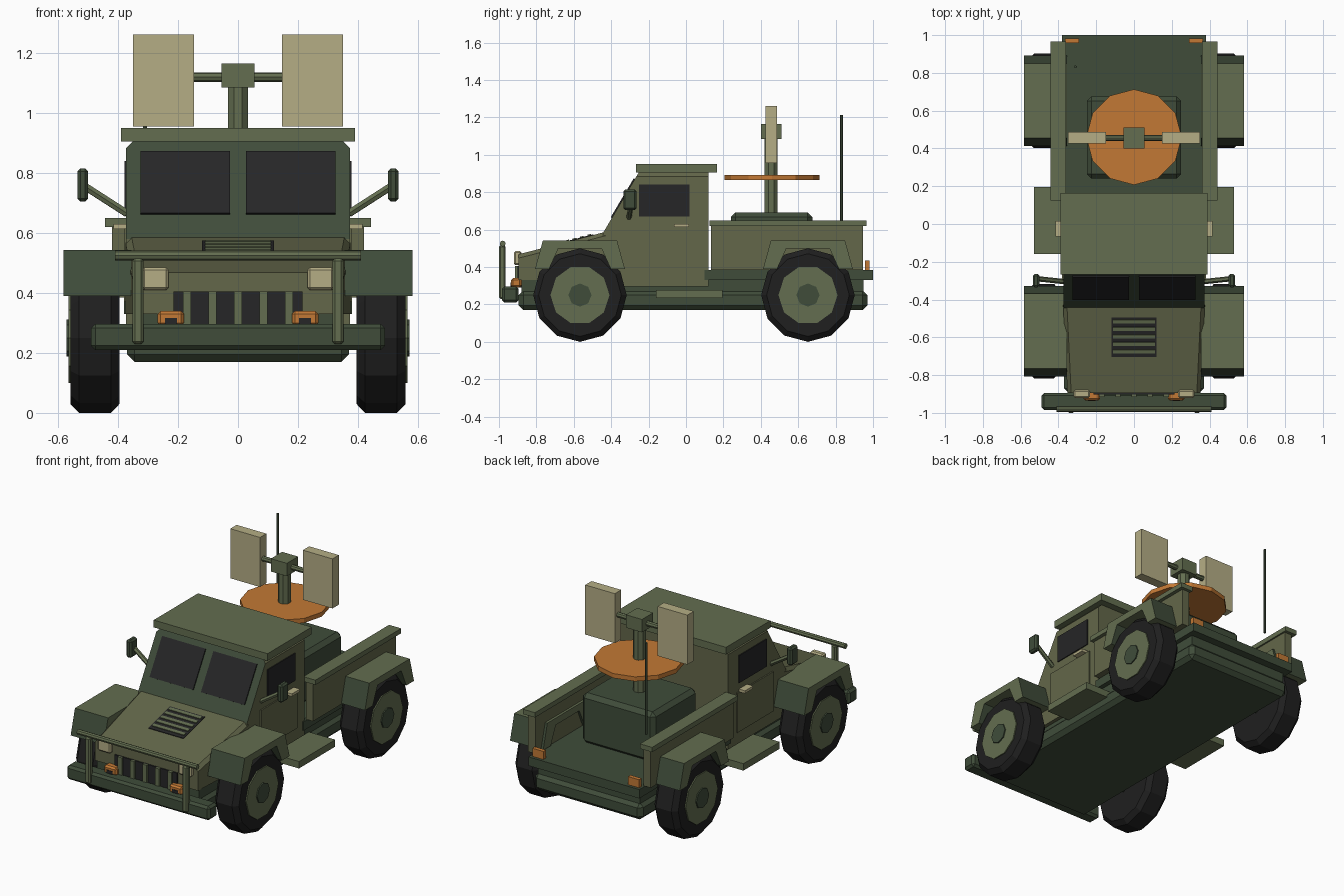
import bpy, bmesh, math
from mathutils import Vector

cube = bpy.data.objects.get("Cube")
if cube:
    bpy.data.objects.remove(cube, do_unlink=True)


def material(name, r, g, b):
    m = bpy.data.materials.new(name)
    m.use_nodes = True
    m.diffuse_color = (r, g, b, 1)
    m.node_tree.nodes["Principled BSDF"].inputs["Base Color"].default_value = (r, g, b, 1)
    return m


BODY = material("drab olive", .125, .135, .068)
TRIM = material("olive green", .125, .155, .08)
DARK = material("dark green", .05, .073, .042)
RUBBER = material("tyre black", .014, .014, .014)
GLASS = material("dark glass", .019, .019, .02)
ORANGE = material("orange", .54, .19, .035)
CREAM = material("sand", .46, .42, .235)


def finish(name, bm, mats, rule=None, bevel=0, edges=None):
    """Bevel, colour and link a mesh."""
    if bevel:
        chosen = [e for e in bm.edges if edges is None or edges(e)]
        bmesh.ops.bevel(bm, geom=chosen, offset=bevel, segments=1, affect='EDGES')
    bmesh.ops.recalc_face_normals(bm, faces=bm.faces)
    bm.normal_update()
    if rule:
        for f in bm.faces:
            f.material_index = int(rule(f))
    me = bpy.data.meshes.new(name)
    bm.to_mesh(me)
    bm.free()
    for m in mats:
        me.materials.append(m)
    ob = bpy.data.objects.new(name, me)
    bpy.context.collection.objects.link(ob)
    return ob


def box(name, x, y, z, mat, bevel=0):
    bm = bmesh.new()
    bmesh.ops.create_cube(bm, size=1)
    for v in bm.verts:
        v.co = [(a + b) / 2 + c * (b - a) for c, (a, b) in zip(v.co, (x, y, z))]
    return finish(name, bm, [mat], bevel=bevel)


def prism(name, profile, x, mats, rule=None, taper=None, bevel=0, edges=None):
    """Extrude a (y, z) profile across x."""
    bm = bmesh.new()
    f = bm.faces.new([bm.verts.new((x[0], p[0], p[1])) for p in profile])
    new = bmesh.ops.extrude_face_region(bm, geom=[f])["geom"]
    for v in new:
        if isinstance(v, bmesh.types.BMVert):
            v.co.x = x[1]
    if taper:
        for v in bm.verts:
            v.co.x *= taper(v.co)
    return finish(name, bm, mats, rule, bevel, edges)


def rod(name, a, b, r, sides, mat, bevel=0, spin=0):
    """Cylinder from a to b, with optional chamfered rims."""
    a, b = Vector(a), Vector(b)
    bm = bmesh.new()
    bmesh.ops.create_cone(bm, cap_ends=True, segments=sides, radius1=r, radius2=r, depth=(b - a).length)
    if bevel:
        rim = [e for e in bm.edges if abs(e.verts[0].co.z - e.verts[1].co.z) < .001]
        bmesh.ops.bevel(bm, geom=rim, offset=bevel, segments=1, affect='EDGES')
    for v in bm.verts:
        c, s = math.cos(spin), math.sin(spin)
        v.co = (c * v.co.x - s * v.co.y, s * v.co.x + c * v.co.y, v.co.z)
    q = Vector((0, 0, 1)).rotation_difference(b - a)
    for v in bm.verts:
        v.co = q @ v.co + (a + b) / 2
    return finish(name, bm, [mat])


def slope_plate(name, line, t, x, mat, thick=.007):
    """Thin plate lying on a sloping (y, z) line between fractions t."""
    p, q = Vector(line[0]), Vector(line[1])
    d = q - p
    n = Vector((-d.y, d.x)).normalized()
    lo, hi = p + d * t[0], p + d * t[1]
    return prism(name, [lo - n * .005, hi - n * .005, hi + n * thick, lo + n * thick], x, [mat])


def span(s, a, b):
    return tuple(sorted((s * a, s * b)))


# Chassis, bumper, bed floor
box("chassis", (-.37, .37), (-.895, .97), (.17, .275), DARK, .025)
box("inner_frame", (-.35, .35), (-.88, .95), (.25, .36), DARK)
box("front_bumper", (-.49, .49), (-.985, -.895), (.21, .297), DARK, .014)
box("bed_floor", (-.38, .38), (.1, 1), (.33, .385), DARK)

# Cab with a dark windscreen frame
screen = [(-.445, .58), (-.25, .91)]
prism("cab", screen + [(.12, .91), (.12, .295), (-.445, .295)], (-.373, .373), [BODY, DARK],
      rule=lambda f: f.normal.y < -.5 and f.normal.z > .2, bevel=.027,
      edges=lambda e: all(v.co.z > .9 for v in e.verts) and abs(e.verts[0].co.x - e.verts[1].co.x) < .01)
box("roof", (-.39, .39), (-.268, .165), (.905, .95), TRIM)

# Hood and nose
hood = [(-.895, .468), (-.43, .588)]
prism("hood", hood + [(-.43, .33), (-.895, .33)], (-.375, .375), [BODY],
      taper=lambda c: .94 if c.y < -.8 else 1, bevel=.02,
      edges=lambda e: all(v.co.z > .45 for v in e.verts) and abs(e.verts[0].co.x - e.verts[1].co.x) < .1)
slope_plate("hood_vent", hood, (.41, .86), (-.12, .12), GLASS, .004)
for i in range(5):
    t = .455 + i * .085
    slope_plate(f"vent_slat_{i + 1}", hood, (t, t + .042), (-.11, .11), TRIM, .009)

# Grille
box("grille", (-.215, .215), (-.902, -.88), (.29, .405), GLASS)
for i in range(-2, 3):
    box(f"grille_bar_{i + 3}", (i * .085 - .014, i * .085 + .014), (-.915, -.89), (.29, .405), TRIM)

# Brush guard top bar
rod("guard_bar", (-.41, -.98, .525), (.41, -.98, .525), .016, 8, TRIM)

# Mirrored parts
for side, s in (("left", 1), ("right", -1)):
    box(f"{side}_windscreen_bedding", span(s, .35, .36), (-.44, -.40), (.54, .58), BODY)
    slope_plate(f"{side}_windscreen", screen, (.25, .88), span(s, .027, .325), GLASS)
    box(f"{side}_headlight", span(s, .232, .32), (-.92, -.88), (.41, .485), CREAM, .008)
    box(f"{side}_indicator", span(s, .18, .268), (-.935, -.88), (.29, .34), ORANGE, .01)
    box(f"{side}_indicator_inset", span(s, .204, .244), (-.938, -.93), (.295, .317), GLASS)
    box(f"{side}_guard_post", span(s, .315, .352), (-1, -.965), (.23, .515), TRIM, .008)

    # Doors
    box(f"{side}_door", span(s, .36, .381), (-.315, .04), (.37, .615), BODY)
    box(f"{side}_side_window", span(s, .36, .379), (-.25, .02), (.67, .84), GLASS)
    box(f"{side}_door_handle", span(s, .37, .415), (-.065, .015), (.613, .63), CREAM)
    box(f"{side}_running_board", span(s, .34, .53), (-.16, .195), (.235, .278), TRIM)

    # Mirror on its arm
    rod(f"{side}_mirror_arm", (s * .37, -.305, .665), (s * .51, -.29, .755), .014, 6, TRIM)
    box(f"{side}_mirror", span(s, .5, .536), (-.335, -.265), (.705, .815), DARK, .01)

    # Bed walls and tail lamps
    box(f"{side}_bed_wall", span(s, .37, .42), (.135, .945), (.385, .625), BODY)
    box(f"{side}_bed_rail", span(s, .36, .443), (.125, .965), (.62, .65), TRIM)
    box(f"{side}_tail_lamp", span(s, .29, .366), (.957, .982), (.38, .435), ORANGE)

    # Wheels and fenders
    for end, y in (("front", -.567), ("rear", .652)):
        for part, x, r, sides, mat, bev in (("tyre", (.396, .558), .25, 12, RUBBER, .028),
                                            ("rim", (.45, .565), .158, 10, TRIM, 0),
                                            ("hub", (.45, .572), .062, 8, DARK, 0)):
            rod(f"{end}_{side}_{part}", (s * x[0], y, .25), (s * x[1], y, .25), r, sides, mat, bev)
        half = [(.24, .39), (.198, .543), (.115, .5), (.165, .39)]
        arch = [(-.24, .39), (-.198, .543), (.198, .543), (.24, .39),
                (.165, .39), (.115, .5), (-.115, .5), (-.165, .39)]
        prism(f"{end}_{side}_fender", [(y + a, b) for a, b in arch], span(s, .355, .582), [TRIM, DARK],
              rule=lambda f: abs(f.normal.y) > .5)
    rod(f"{side}_axle_front", (0, -.567, .25), (s * .42, -.567, .25), .04, 8, DARK)
    rod(f"{side}_axle_rear", (0, .652, .25), (s * .42, .652, .25), .04, 8, DARK)

    # Panels of the mast
    rod(f"{side}_mast_arm", (0, .455, 1.12), (s * .16, .455, 1.12), .016, 8, TRIM)
    box(f"{side}_panel", span(s, .147, .35), (.425, .487), (.955, 1.262), CREAM)

# Crate, mast and turntable in the bed
box("bed_crate", (-.25, .25), (.24, .675), (.38, .692), DARK, .025)
rod("mast", (0, .455, .68), (0, .455, 1.1), .037, 8, TRIM, spin=math.pi / 8)
rod("turntable", (0, .46, .865), (0, .46, .893), .253, 12, ORANGE)
box("mast_head", (-.055, .055), (.4, .51), (1.085, 1.165), TRIM)
rod("antenna", (-.31, .832, .645), (-.31, .832, 1.212), .008, 6, DARK)
